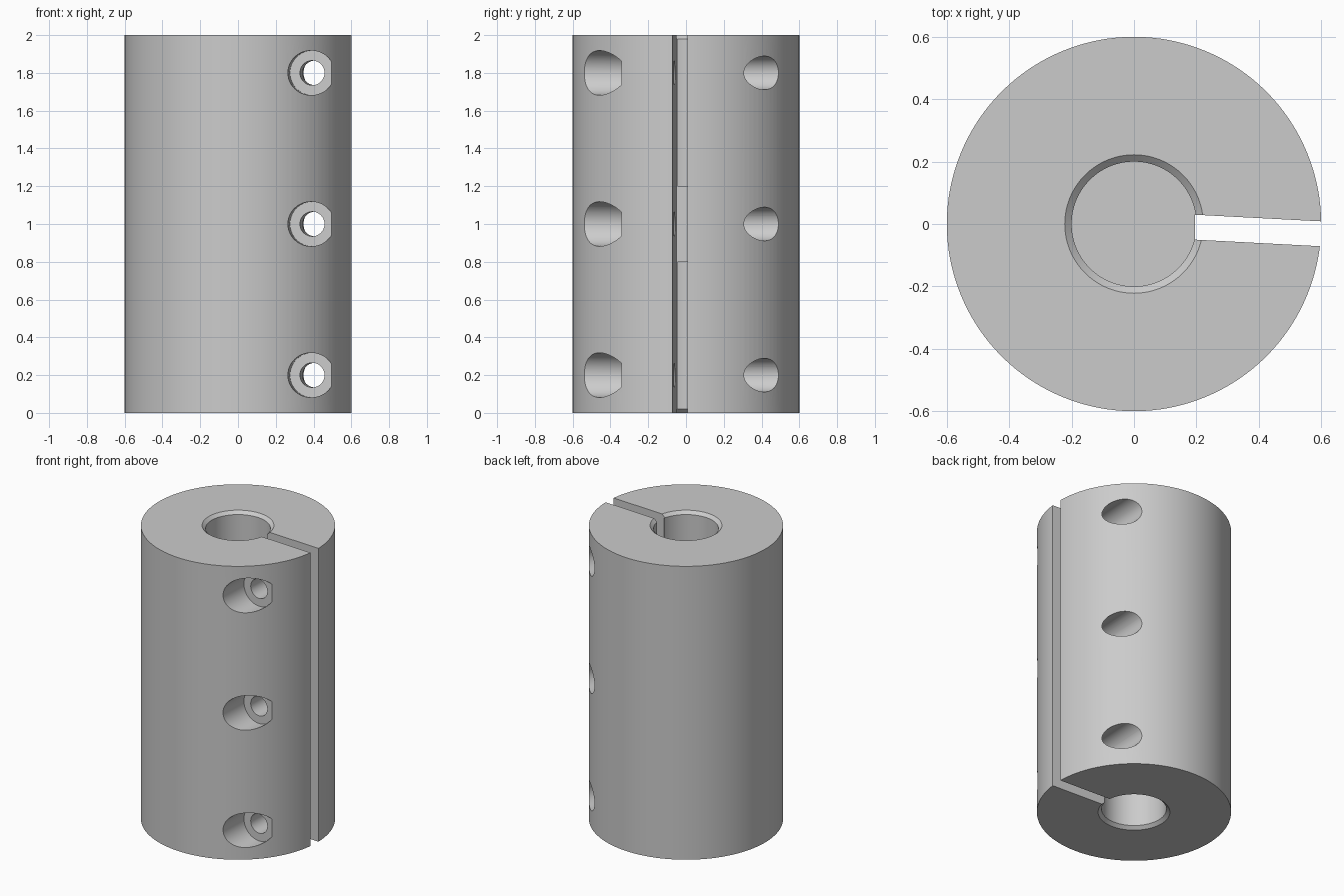
import bpy, bmesh, math
from mathutils import Matrix, Vector

if "Cube" in bpy.data.objects:
    bpy.data.objects.remove(bpy.data.objects["Cube"], do_unlink=True)

TILT = Matrix.Rotation(math.radians(-3), 4, 'Z')  # slot and screws share this slant

grey = bpy.data.materials.new("machined_grey")
grey.use_nodes = True
colour = (0.6, 0.6, 0.6, 1)
grey.diffuse_color = colour
grey.node_tree.nodes["Principled BSDF"].inputs["Base Color"].default_value = colour


def make_object(name, bm):
    bmesh.ops.recalc_face_normals(bm, faces=bm.faces)
    mesh = bpy.data.meshes.new(name)
    bm.to_mesh(mesh)
    bm.free()
    mesh.materials.append(grey)
    obj = bpy.data.objects.new(name, mesh)
    bpy.context.collection.objects.link(obj)
    return obj


def lathe(name, profile, steps=128):
    bm = bmesh.new()
    verts = [bm.verts.new((r, 0, z)) for r, z in profile]
    edges = [bm.edges.new(pair) for pair in zip(verts, verts[1:])]
    bmesh.ops.spin(bm, geom=verts + edges, cent=(0, 0, 0), axis=(0, 0, 1),
                   angle=math.tau, steps=steps, use_duplicate=False)
    bmesh.ops.remove_doubles(bm, verts=bm.verts, dist=1e-5)
    return make_object(name, bm)


def drill(name, radius, y0, y1, z, x=0.41):
    # Round cutter running along the slanted y axis
    bm = bmesh.new()
    place = (TILT @ Matrix.Translation((x, (y0 + y1) / 2, z))
             @ Matrix.Rotation(math.pi / 2, 4, 'X'))
    bmesh.ops.create_cone(bm, cap_ends=True, segments=64, radius1=radius,
                          radius2=radius, depth=y1 - y0, matrix=place)
    return make_object(name, bm)


def slot_cutter():
    # Prism whose inner end stays square to x while its walls are slanted
    bm = bmesh.new()
    corners = []
    for y in (-0.04, 0.04):
        inner = TILT @ Vector((0.195, y, 0))
        corners.append((0.195, inner.y))
    for y in (0.04, -0.04):
        outer = TILT @ Vector((0.8, y, 0))
        corners.append((outer.x, outer.y))
    face = bm.faces.new([bm.verts.new((x, y, -0.1)) for x, y in corners])
    top = bmesh.ops.extrude_face_region(bm, geom=[face])["geom"]
    bmesh.ops.translate(bm, vec=(0, 0, 2.2),
                        verts=[v for v in top if isinstance(v, bmesh.types.BMVert)])
    return make_object("slot_cutter", bm)


# Collar body with a chamfered blind bore at each end and a solid web between
half = [(0, 1.2), (0.2, 1.2), (0.2, 1.98), (0.222, 2), (0.6, 2)]
body = lathe("clamp_coupling", half + [(r, 2 - z) for r, z in reversed(half)])

# Clamping slot, counterbores, clearance holes and wider rear holes
cutters = [slot_cutter()]
for z in (0.2, 1.0, 1.8):
    cutters += [drill("counterbore_cutter", 0.118, -0.8, -0.314, z),
                drill("clearance_cutter", 0.065, -0.4, 0, z),
                drill("rear_hole_cutter", 0.089, 0, 0.8, z)]

bpy.ops.object.select_all(action='DESELECT')
body.select_set(True)
bpy.context.view_layer.objects.active = body
for cutter in cutters:
    cutter.hide_render = True
    mod = body.modifiers.new("cut", 'BOOLEAN')
    mod.operation = 'DIFFERENCE'
    mod.solver = 'EXACT'
    mod.object = cutter
    bpy.ops.object.modifier_apply(modifier=mod.name)
    bpy.data.objects.remove(cutter, do_unlink=True)

bpy.ops.object.shade_smooth_by_angle(angle=math.radians(30))
